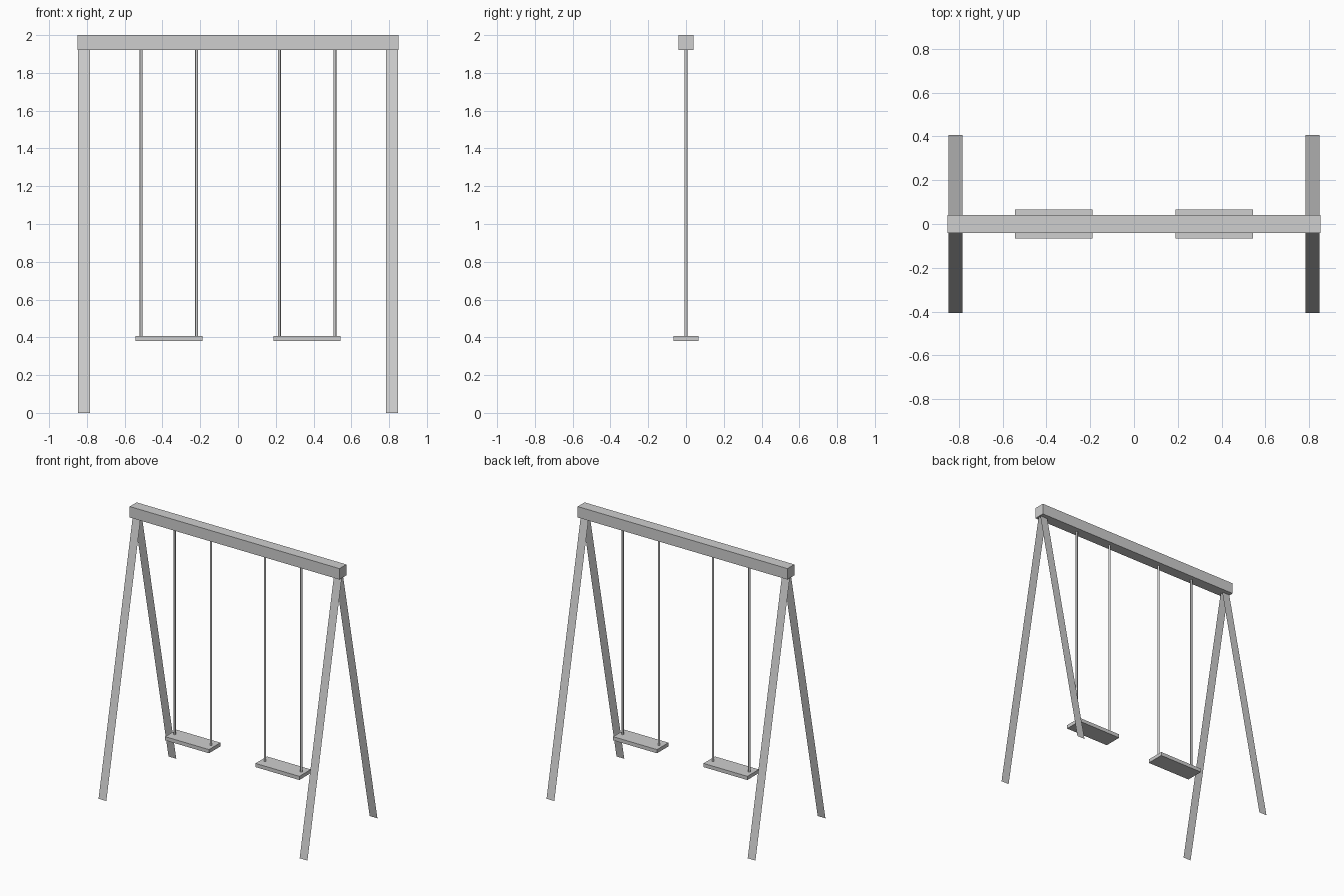
import bpy, bmesh
from mathutils import Matrix, Vector

if "Cube" in bpy.data.objects:
    bpy.data.objects.remove(bpy.data.objects["Cube"])

grey = bpy.data.materials.new("plain grey")
grey.diffuse_color = (0.62, 0.62, 0.62, 1)
grey.use_nodes = True
grey.node_tree.nodes["Principled BSDF"].inputs["Base Color"].default_value = grey.diffuse_color


def finish(name, bm):
    mesh = bpy.data.meshes.new(name)
    bm.to_mesh(mesh)
    bm.free()
    mesh.materials.append(grey)
    obj = bpy.data.objects.new(name, mesh)
    bpy.context.collection.objects.link(obj)
    return obj


def box(name, center, size):
    bm = bmesh.new()
    bmesh.ops.create_cube(bm, size=1, matrix=Matrix.Translation(center) @ Matrix.Diagonal((*size, 1)))
    return finish(name, bm)


def rod(name, x, z0, z1, radius):
    bm = bmesh.new()
    bmesh.ops.create_cone(bm, cap_ends=True, segments=8, radius1=radius, radius2=radius,
                          depth=z1 - z0, matrix=Matrix.Translation((x, 0, (z0 + z1) / 2)))
    obj = finish(name, bm)
    for p in obj.data.polygons:
        p.use_smooth = abs(p.normal.z) < 0.5
    return obj


def leg(name, x, side):
    # Flat board leaning from the ground to the beam, facing outward
    bm = bmesh.new()
    w, foot, top = 0.0315, 0.405 * side, 1.96
    pts = [(x - w, foot, 0), (x + w, foot, 0), (x + w, 0, top), (x - w, 0, top)]
    face = bm.faces.new([bm.verts.new(p) for p in pts])
    face.normal_update()
    if face.normal.dot(Vector((0, side, 0))) < 0:
        face.normal_flip()
    return finish(name, bm)


# Top beam
box("top_beam", (0, 0, 1.96), (1.70, 0.08, 0.08))

for sx, label in ((-1, "left"), (1, "right")):
    # A-frame legs
    leg(f"{label}_front_leg", sx * 0.815, -1)
    leg(f"{label}_back_leg", sx * 0.815, 1)
    # Swing seat and its two hanging rods
    box(f"{label}_seat", (sx * 0.366, 0, 0.393), (0.355, 0.133, 0.027))
    rod(f"{label}_outer_rod", sx * 0.513, 0.40, 1.93, 0.008)
    rod(f"{label}_inner_rod", sx * 0.219, 0.40, 1.93, 0.008)
